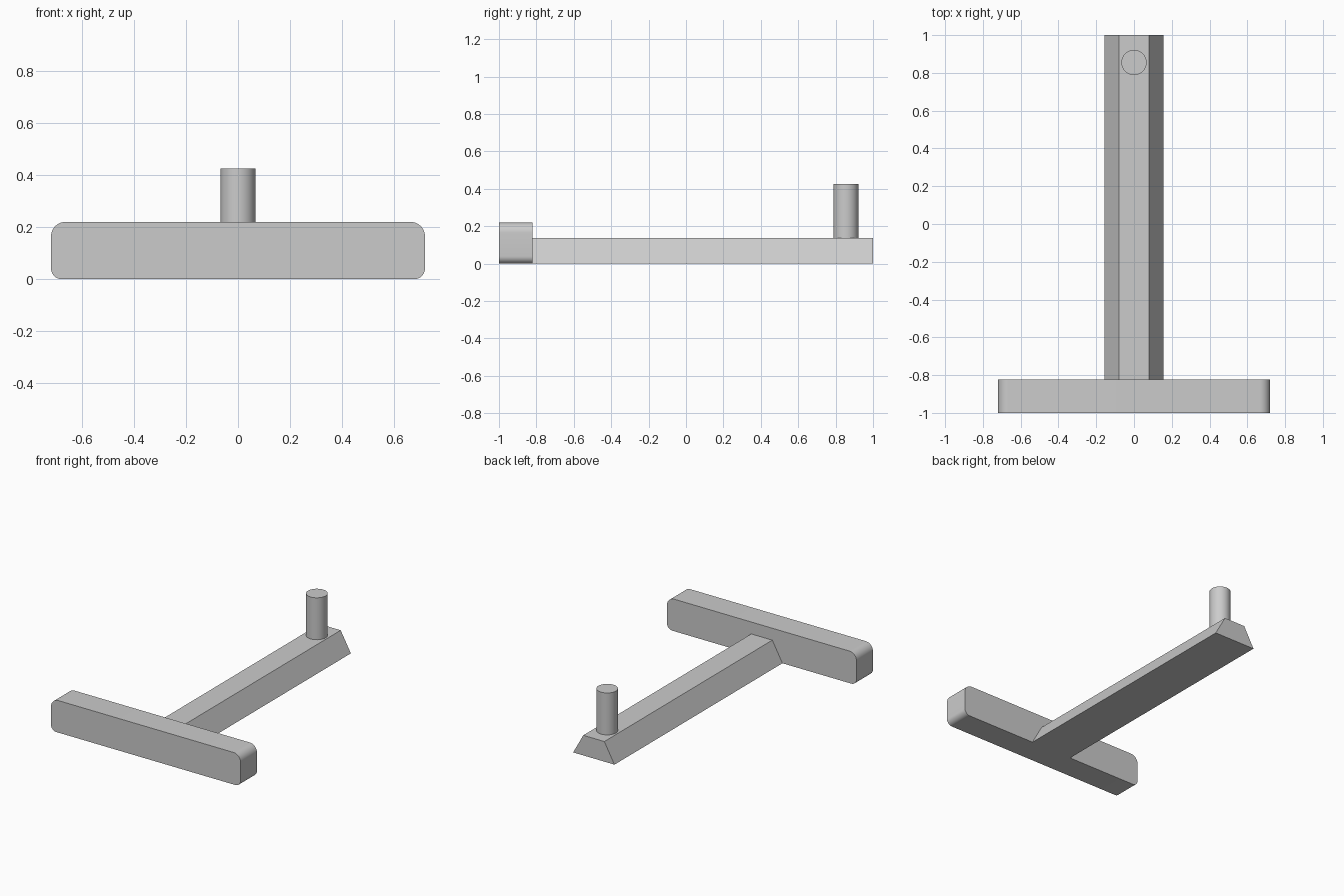
import bpy
import bmesh
from math import cos, sin, pi, radians
from mathutils import Vector

cube = bpy.data.objects.get("Cube")
if cube:
    bpy.data.objects.remove(cube, do_unlink=True)

# Plain grey material
grey = bpy.data.materials.new("plain_grey")
grey.use_nodes = True
colour = (0.6, 0.6, 0.6, 1)
grey.diffuse_color = colour
grey.node_tree.nodes["Principled BSDF"].inputs["Base Color"].default_value = colour


def extrude_profile(name, points, start, depth):
    """Extrude a closed profile by a vector and shade its curved sides smooth."""
    bm = bmesh.new()
    face = bm.faces.new([bm.verts.new(Vector(p) + Vector(start)) for p in points])
    result = bmesh.ops.extrude_face_region(bm, geom=[face], use_keep_orig=True)
    moved = [v for v in result["geom"] if isinstance(v, bmesh.types.BMVert)]
    bmesh.ops.translate(bm, verts=moved, vec=depth)
    bmesh.ops.recalc_face_normals(bm, faces=bm.faces)
    mesh = bpy.data.meshes.new(name)
    bm.to_mesh(mesh)
    bm.free()
    mesh.materials.append(grey)
    obj = bpy.data.objects.new(name, mesh)
    bpy.context.collection.objects.link(obj)
    bpy.ops.object.select_all(action="DESELECT")
    obj.select_set(True)
    bpy.context.view_layer.objects.active = obj
    bpy.ops.object.shade_smooth_by_angle(angle=radians(30))
    return obj


def arc(cx, cz, radius, first, steps=10):
    """Quarter circle in the xz plane, starting at the given quadrant."""
    angles = [(first + i / steps) * pi / 2 for i in range(steps + 1)]
    return [(cx + radius * cos(a), 0, cz + radius * sin(a)) for a in angles]


# Crossbar with rounded ends
half, height, top_r, low_r = 0.72, 0.22, 0.055, 0.04
bar = (arc(half - top_r, height - top_r, top_r, 0)
       + arc(top_r - half, height - top_r, top_r, 1)
       + arc(low_r - half, low_r, low_r, 2)
       + arc(half - low_r, low_r, low_r, 3))
extrude_profile("crossbar", bar, (0, -1, 0), (0, 0.178, 0))

# Long beam with sloping sides
beam_top = 0.138
beam = [(-0.157, 0, 0), (0.157, 0, 0), (0.08, 0, beam_top), (-0.08, 0, beam_top)]
extrude_profile("beam", beam, (0, -0.822, 0), (0, 1.822, 0))

# Upright peg near the far end
sides = 48
peg = [(0.067 * cos(2 * pi * i / sides), 0.067 * sin(2 * pi * i / sides), 0)
       for i in range(sides)]
extrude_profile("peg", peg, (0, 0.855, beam_top), (0, 0, 0.288))
